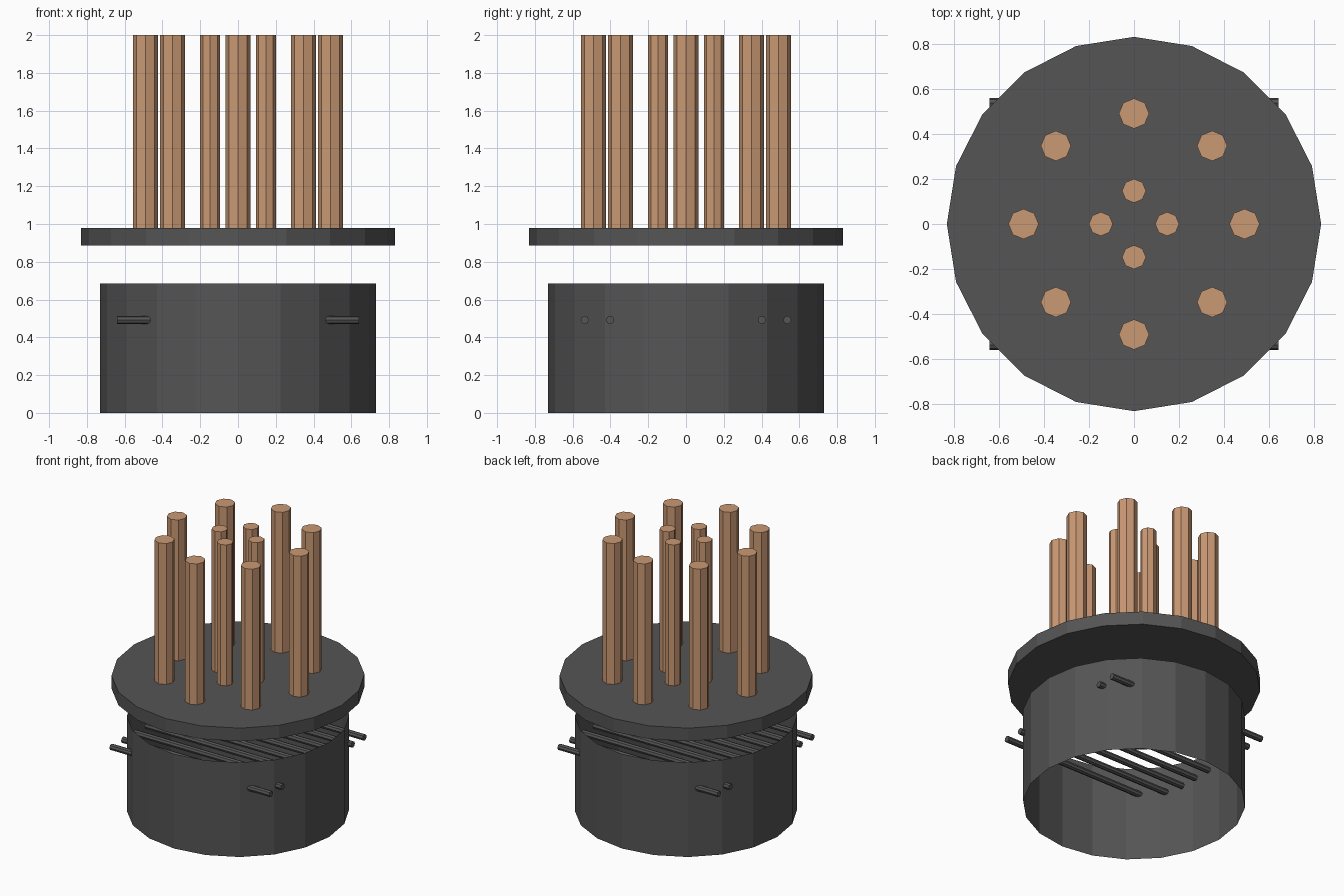
import bpy
import math

default = bpy.data.objects.get("Cube")
if default:
    bpy.data.objects.remove(default, do_unlink=True)


def make_material(name, rgb):
    mat = bpy.data.materials.new(name)
    mat.use_nodes = True
    colour = (*rgb, 1.0)
    mat.diffuse_color = colour
    mat.node_tree.nodes["Principled BSDF"].inputs["Base Color"].default_value = colour
    return mat


DARK = make_material("dark grey", (0.09, 0.09, 0.09))
COPPER = make_material("copper brown", (0.59, 0.32, 0.175))


def cylinder(name, mat, sides, radius, length, centre, rotation=(0, 0, 0), fill="NGON"):
    bpy.ops.mesh.primitive_cylinder_add(vertices=sides, radius=radius, depth=length,
                                        location=centre, rotation=rotation,
                                        end_fill_type=fill)
    obj = bpy.context.object
    obj.name = name
    obj.data.materials.append(mat)
    return obj


# Open base tube
TUBE_HEIGHT = 0.685
cylinder("base_tube", DARK, 20, 0.73, TUBE_HEIGHT, (0, 0, TUBE_HEIGHT / 2), fill="NOTHING")

# Grate of parallel rods through the tube
for i in range(-4, 5):
    cylinder(f"grate_rod_{i + 5}", DARK, 8, 0.022, 1.28, (0, i * 0.134, 0.492),
             rotation=(0, math.pi / 2, 0))

# Floating round plate
PLATE_BOTTOM, PLATE_TOP = 0.885, 0.98
cylinder("plate", DARK, 20, 0.83, PLATE_TOP - PLATE_BOTTOM,
         (0, 0, (PLATE_BOTTOM + PLATE_TOP) / 2))


# Rings of upright posts on the plate
def post_ring(name, count, ring_radius, post_radius):
    for i in range(count):
        a = math.tau * i / count
        cylinder(f"{name}_{i + 1}", COPPER, 8, post_radius, 2 - PLATE_TOP,
                 (ring_radius * math.cos(a), ring_radius * math.sin(a), (2 + PLATE_TOP) / 2))


post_ring("outer_post", 8, 0.49, 0.067)
post_ring("inner_post", 4, 0.147, 0.053)
